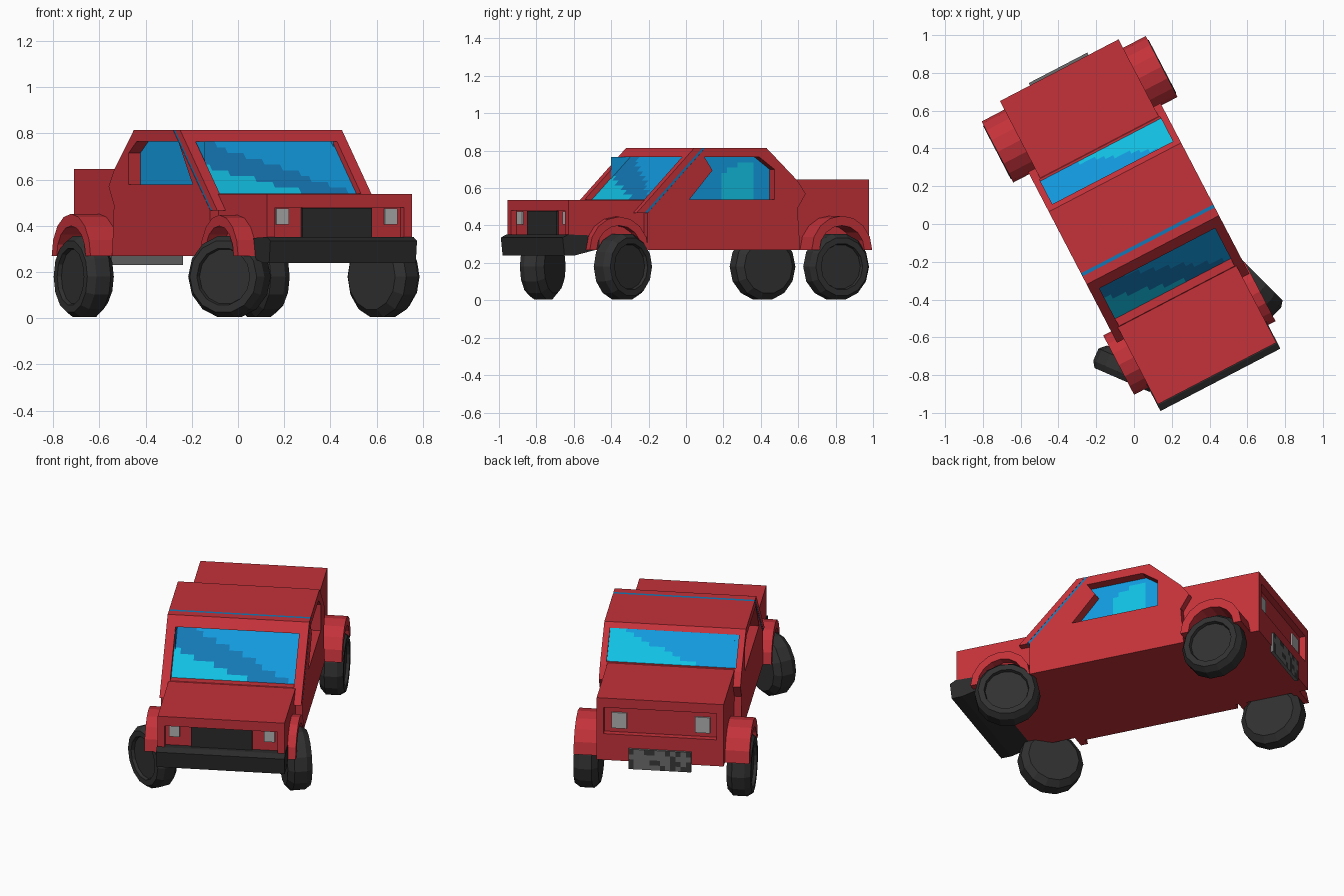
import bpy, bmesh, math, random
from mathutils import Matrix, Vector

if "Cube" in bpy.data.objects:
    bpy.data.objects.remove(bpy.data.objects["Cube"])

random.seed(4)
# the whole car is turned in plan; local x = width, y = length (rear +), z = up
PLACE = Matrix.Rotation(math.radians(27.5), 4, 'Z') @ Matrix.Translation((0.025, 0, 0))


def mat(name, r, g, b):
    m = bpy.data.materials.new(name)
    m.diffuse_color = (r, g, b, 1)
    m.use_nodes = True
    m.node_tree.nodes["Principled BSDF"].inputs["Base Color"].default_value = m.diffuse_color
    return m


RED = mat("body red", 0.55, 0.032, 0.042)
BLACK = mat("trim black", 0.024, 0.024, 0.024)
RUBBER = mat("tyre black", 0.03, 0.03, 0.03)
LAMP = mat("lamp grey", 0.45, 0.45, 0.45)
STEEL = mat("plate grey", 0.15, 0.15, 0.15)
DARK = mat("plate dark", 0.04, 0.04, 0.04)
BLUE = mat("glass blue", 0.006, 0.32, 0.72)
DEEP = mat("glass deep blue", 0.007, 0.19, 0.47)
CYAN = mat("glass cyan", 0.006, 0.53, 0.77)


def finish(name, bm, mats, closed=True):
    if closed:
        bmesh.ops.recalc_face_normals(bm, faces=bm.faces)
    bm.transform(PLACE)
    me = bpy.data.meshes.new(name)
    bm.to_mesh(me)
    bm.free()
    for m in mats:
        me.materials.append(m)
    ob = bpy.data.objects.new(name, me)
    bpy.context.collection.objects.link(ob)
    return ob


def prism(name, profile, x0, x1, m):
    """Side profile (y, z) extruded across the width."""
    bm = bmesh.new()
    a = [bm.verts.new((x0, y, z)) for y, z in profile]
    b = [bm.verts.new((x1, y, z)) for y, z in profile]
    n = len(profile)
    bm.faces.new(a)
    bm.faces.new(b)
    for i in range(n):
        j = (i + 1) % n
        bm.faces.new((a[i], a[j], b[j], b[i]))
    return finish(name, bm, [m])


def box(name, x0, x1, y0, y1, z0, z1, m):
    return prism(name, [(y0, z0), (y1, z0), (y1, z1), (y0, z1)], x0, x1, m)


def cut(ob, profile, x0, x1):
    c = prism("cutter", profile, x0, x1, RED)
    c.hide_render = True
    mod = ob.modifiers.new("opening", 'BOOLEAN')
    mod.operation, mod.solver, mod.object = 'DIFFERENCE', 'EXACT', c
    bpy.context.view_layer.objects.active = ob
    bpy.ops.object.modifier_apply(modifier=mod.name)
    bpy.data.objects.remove(c)


def pane(name, origin, du, dt, nu, nt, rule, mats, outward):
    """Flat panel of cells; rule(a, t) picks the colour of each cell."""
    bm = bmesh.new()
    o, du, dt = Vector(origin), Vector(du), Vector(dt)
    g = [[bm.verts.new(o + du * (i / nu) + dt * (k / nt)) for k in range(nt + 1)]
         for i in range(nu + 1)]
    flip = du.cross(dt).dot(Vector(outward)) < 0
    for i in range(nu):
        for k in range(nt):
            q = [g[i][k], g[i + 1][k], g[i + 1][k + 1], g[i][k + 1]]
            f = bm.faces.new(q[::-1] if flip else q)
            f.material_index = rule((i + 0.5) / nu, (k + 0.5) / nt)
    return finish(name, bm, mats, closed=False)


W = 0.354   # half width of nose and tail
C = 0.395   # half width of cabin

# lower body, hood and trunk
prism("lower_body", [(-.87, .27), (-.87, .53), (-.3, .53), (-.28, .45), (.4, .45),
                     (.42, .64), (.87, .64), (.87, .27)], -W, W, RED)
box("hood", -W, W, -.905, -.40, .48, .537, RED)
box("trunk_lid", -W, W, .44, .905, .59, .647, RED)
box("rear_sill", -W, W, .86, .905, .27, .43, RED)
for s, side in ((-1, "left"), (1, "right")):
    a, b = sorted((s * .315, s * W))
    box("front_rail_" + side, a, b, -.905, -.86, .32, .49, RED)
    box("rear_rail_" + side, a, b, .86, .905, .42, .60, RED)
    a, b = sorted((s * .235, s * .295))
    box("headlight_" + side, a, b, -.88, -.86, .405, .475, LAMP)
    a, b = sorted((s * .19, s * .275))
    box("tail_light_" + side, a, b, .86, .88, .455, .55, LAMP)
box("grille", -.17, .17, -.882, -.86, .34, .478, BLACK)
prism("front_bumper", [(-.943, .335), (-.932, .24), (-.87, .24), (-.72, .275),
                       (-.72, .345), (-.91, .352)], -.358, .358, BLACK)

# rear plate with mottled face
box("rear_plate", -.175, .175, .90, .919, .23, .35, STEEL)
pane("rear_plate_face", (-.175, .921, .23), (.35, 0, 0), (0, 0, .12), 12, 4,
     lambda a, t: int(random.random() < 0.35), [STEEL, DARK], (0, 1, 0))

# cabin with side and rear window openings
cabin = prism("cabin", [(-.45, .27), (-.45, .467), (-.102, .815), (.266, .815),
                        (.453, .64), (.503, .57), (.453, .49), (.47, .27)], -C, C, RED)
cut(cabin, [(-.197, .54), (-.059, .695), (-.107, .765), (.225, .765), (.315, .70),
            (.315, .54)], .335, .5)
cut(cabin, [(-.285, .58), (-.15, .765), (.24, .765), (.315, .715), (.315, .58)], -.5, -.335)


def rear_line(z):
    return .266 + (.815 - z) * 1.069


cut(cabin, [(rear_line(.79) - .015, .79), (rear_line(.65) - .015, .65),
            (rear_line(.65) + .06, .65), (rear_line(.79) + .06, .79)], -.36, .36)

# windshield: red frame over a full-width glass sheet
frame = prism("windshield_frame", [(-.516, .467), (-.168, .815), (-.12, .815),
                                   (-.468, .467)], -C, C, RED)
cut(frame, [(-.48, .54), (-.255, .765), (-.13, .765), (-.355, .54)], -.345, .345)
prism("windshield_sheet", [(-.468, .467), (-.12, .815), (-.101, .815), (-.449, .467)],
      -C + .001, C - .001, DEEP)


def front_rule(a, t):
    if a / .65 + t / .55 < 1:
        return 2
    return 1 if a + .9 * t < 1 else 0


GLASS = [BLUE, DEEP, CYAN]
pane("windshield_glass", (-.345, .54 - .939, .54), (.69, 0, 0), (0, .225, .225), 18, 9,
     front_rule, GLASS, (0, -1, 1))
y0, y1 = rear_line(.65) - .012, rear_line(.79) - .012
pane("rear_glass", (.36, y0, .65), (-.72, 0, 0), (0, y1 - y0, .14), 16, 8,
     lambda a, t: 2 if a / .7 + t / 1.1 < 1 else 0, GLASS, (0, 1, 1))
pane("side_glass_right", (.338, -.2, .54), (0, .515, 0), (0, 0, .225), 16, 8,
     lambda a, t: 2 if .46 < a < .83 and t < .85 and a - t > -.2 else 0, GLASS, (1, 0, 0))
pane("side_glass_left", (-.338, -.29, .575), (0, .61, 0), (0, 0, .19), 4, 2,
     lambda a, t: 0, GLASS, (-1, 0, 0))


# arched fenders
def fender(name, x0, x1, yc, r):
    n = 8
    ang = [math.pi * i / n for i in range(n + 1)]
    outer = [(yc + r * math.cos(t), .27 + r * math.sin(t)) for t in ang]
    inner = [(yc + .135 * math.cos(t), .27 + .13 * math.sin(t)) for t in reversed(ang)]
    bm = bmesh.new()
    pts = outer + inner
    a = [bm.verts.new((x0, y, z)) for y, z in pts]
    b = [bm.verts.new((x1, y, z)) for y, z in pts]
    m = len(pts)
    for i in range(m):
        j = (i + 1) % m
        bm.faces.new((a[i], a[j], b[j], b[i]))
    for i in range(n):   # side faces, strip by strip
        for v in (a, b):
            bm.faces.new((v[i], v[i + 1], v[m - 2 - i], v[m - 1 - i]))
    finish(name, bm, [RED])


fender("front_fender_left", -.442, -.34, -.625, .177)
fender("front_fender_right", .34, .402, -.625, .177)
fender("rear_fender_left", -.49, -.34, .672, .182)
fender("rear_fender_right", .34, .49, .672, .182)


# wheels: low-sided lathe with a recessed outer face
def wheel(name, x, y, side, turn):
    prof = [(-.068, .145), (-.035, .18), (.035, .18), (.068, .158), (.068, .125), (.05, .12)]
    n = 14
    bm = bmesh.new()
    rings = [[bm.verts.new((side * d, r * math.cos(2 * math.pi * i / n),
                            r * math.sin(2 * math.pi * i / n))) for i in range(n)]
             for d, r in prof]
    for p, q in zip(rings, rings[1:]):
        for i in range(n):
            j = (i + 1) % n
            bm.faces.new((p[i], p[j], q[j], q[i]))
    bm.faces.new(rings[0])
    bm.faces.new(rings[-1])
    bm.transform(Matrix.Translation((x, y, .18)) @ Matrix.Rotation(math.radians(turn), 4, 'Z'))
    finish(name, bm, [RUBBER])


wheel("front_wheel_left", -.41, -.66, -1, 39)
wheel("front_wheel_right", .373, -.592, 1, 17.5)
wheel("rear_wheel_left", -.426, .67, -1, 0)
wheel("rear_wheel_right", .426, .67, 1, 0)
